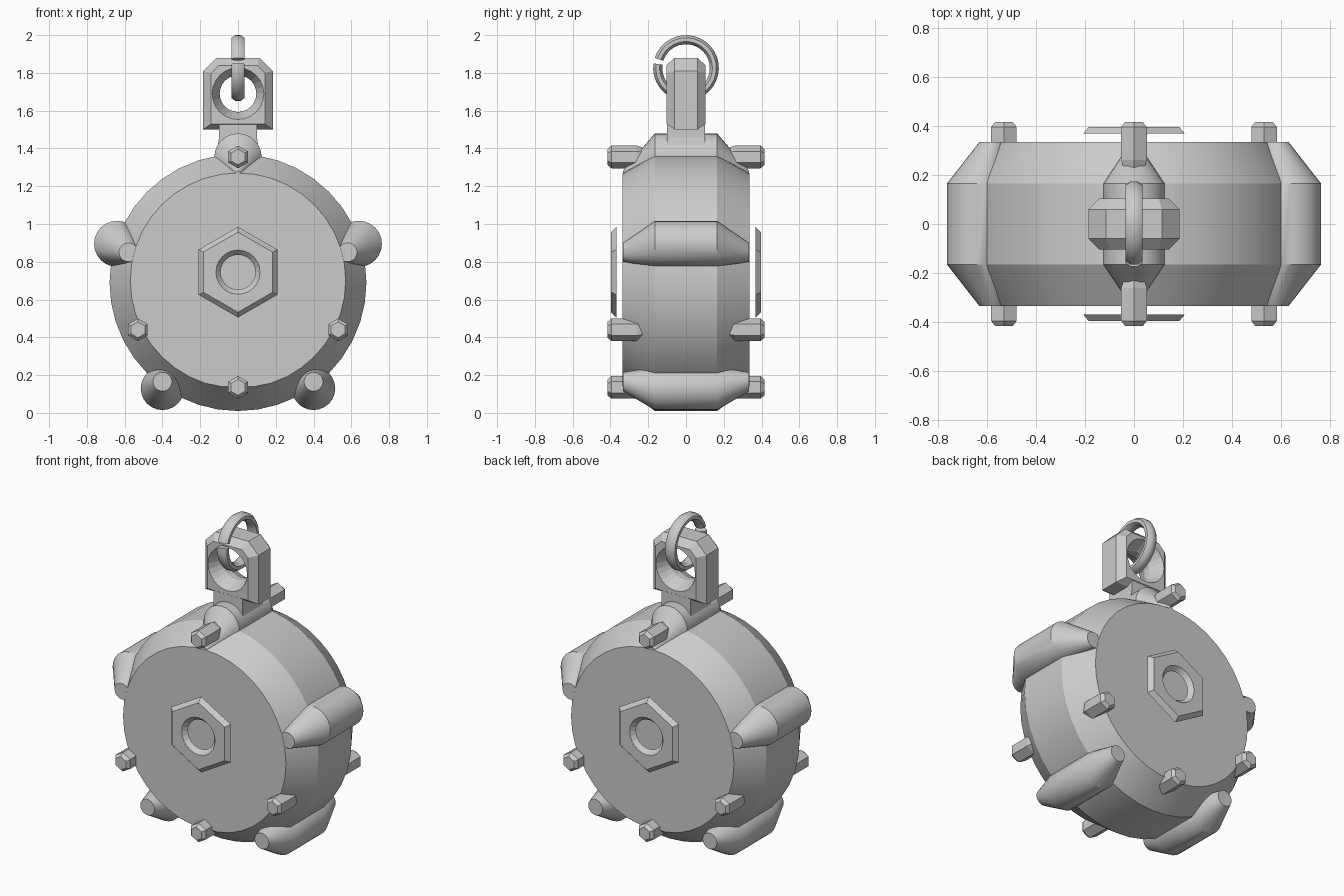
import bpy, bmesh, math
from math import sin, cos, pi, radians

if "Cube" in bpy.data.objects:
    bpy.data.objects.remove(bpy.data.objects["Cube"])

grey = bpy.data.materials.new("grey metal")
grey.diffuse_color = (0.6, 0.6, 0.6, 1)
grey.use_nodes = True
grey.node_tree.nodes["Principled BSDF"].inputs["Base Color"].default_value = grey.diffuse_color


def loft(name, loops, smooth=None, caps=True, closed=False):
    """Skin a list of equal-length point loops into one object."""
    bm = bmesh.new()
    rings = [[bm.verts.new(p) for p in loop] for loop in loops]
    n = len(rings[0])
    pairs = list(zip(rings, rings[1:])) + ([(rings[-1], rings[0])] if closed else [])
    for a, b in pairs:
        for i in range(n):
            j = (i + 1) % n
            bm.faces.new((a[i], a[j], b[j], b[i]))
    if caps and not closed:
        bm.faces.new(rings[0])
        bm.faces.new(rings[-1])
    bmesh.ops.recalc_face_normals(bm, faces=bm.faces)
    mesh = bpy.data.meshes.new(name)
    bm.to_mesh(mesh)
    bm.free()
    obj = bpy.data.objects.new(name, mesh)
    bpy.context.collection.objects.link(obj)
    mesh.materials.append(grey)
    if smooth:
        bpy.ops.object.select_all(action='DESELECT')
        obj.select_set(True)
        bpy.context.view_layer.objects.active = obj
        bpy.ops.object.shade_smooth_by_angle(angle=radians(smooth))
    return obj


def circle(x, z, r, y, n):
    """Loop around the y axis, first point straight up."""
    return [(x + r * sin(2 * pi * i / n), y, z + r * cos(2 * pi * i / n)) for i in range(n)]


# Drum: round band with bevelled rims, flattened at the bottom of each face
def face_loop(y):
    return [(x, yy, max(z, 0.14)) for x, yy, z in circle(0, 0.70, 0.57, y, 40)]


loft("drum_body", [face_loop(-0.335), circle(0, 0.69, 0.68, -0.165, 40),
                   circle(0, 0.69, 0.68, 0.165, 40), face_loop(0.335)], 25)

# Rounded lobes on the rim: centre x, z, radius, then tip x, z, radius
lobes = [("top_lobe", 0, 1.355, 0.125, 0, 1.27, 0.012)]
for side, s in (("left", -1), ("right", 1)):
    lobes.append((side + "_lobe", s * 0.64, 0.895, 0.122, s * 0.58, 0.85, 0.05))
    lobes.append((side + "_foot_lobe", s * 0.40, 0.13, 0.115, s * 0.40, 0.165, 0.05))
for name, x, z, r, tx, tz, tr in lobes:
    loft(name, [circle(tx, tz, tr, -0.334, 24), circle(x, z, r, -0.165, 24),
                circle(x, z, r, 0.165, 24), circle(tx, tz, tr, 0.334, 24)], 30)

# Hexagonal bolts and centre nuts on both faces
for label, s in (("front", -1), ("back", 1)):
    for i, (x, z) in enumerate([(0, 1.355), (-0.53, 0.44), (0.53, 0.44), (0, 0.135)]):
        loft(f"{label}_bolt_{i + 1}",
             [circle(x, z, r, s * y, 6) for r, y in ((0.04, 0.2), (0.06, 0.26), (0.06, 0.395), (0.042, 0.415))])

    def hexagon(r, y):
        pts = []
        for i in range(24):
            a = radians(15 * i)
            d = r * cos(pi / 6) / cos(a % (pi / 3) - pi / 6)
            pts.append((d * sin(a), y, 0.745 + d * cos(a)))
        return pts

    loft(label + "_hex_nut", [hexagon(0.24, s * 0.368), hexagon(0.212, s * 0.396),
                              circle(0, 0.745, 0.117, s * 0.396, 24),
                              circle(0, 0.745, 0.092, s * 0.368, 24)], closed=True)


# Hanger block: chamfered slab with a flared hole
def slab(w, bottom, shoulder, top_w, top, y):
    return [(-w, y, bottom), (w, y, bottom), (w, y, shoulder),
            (top_w, y, top), (-top_w, y, top), (-w, y, shoulder)]


inner = (0.142, 1.53, 1.80, 0.10, 1.84)
outer = (0.185, 1.50, 1.81, 0.115, 1.88)
block = loft("hanger_block", [slab(*inner, -0.104), slab(*outer, -0.06),
                              slab(*outer, 0.06), slab(*inner, 0.104)])
cutter = loft("hole_cutter", [circle(0, 1.69, r, y, 24) for r, y in
                              ((0.145, -0.12), (0.13, -0.09), (0.097, -0.02),
                               (0.097, 0.02), (0.13, 0.09), (0.145, 0.12))])
cutter.hide_render = True
mod = block.modifiers.new("hole", 'BOOLEAN')
mod.operation, mod.object, mod.solver = 'DIFFERENCE', cutter, 'EXACT'
bpy.context.view_layer.objects.active = block
bpy.ops.object.modifier_apply(modifier=mod.name)
bpy.data.objects.remove(cutter)

# Neck joining the block to the drum
loft("hanger_neck", [[(-w, -d, z), (w, -d, z), (w, d, z), (-w, d, z)]
                     for w, d, z in ((0.11, 0.1, 1.40), (0.1, 0.1, 1.46), (0.1, 0.1, 1.53))])

# Split ring threaded through the block, with a small gap on the front side
ring = []
for i in range(33):
    a = radians(172 + 350 * i / 32)
    loop = []
    for k in range(8):
        b = 2 * pi * (k + 0.5) / 8
        r = 0.150 + 0.026 * cos(b)
        loop.append((0.037 * sin(b), r * cos(a), 1.826 + r * sin(a)))
    ring.append(loop)
loft("split_ring", ring, 50)
